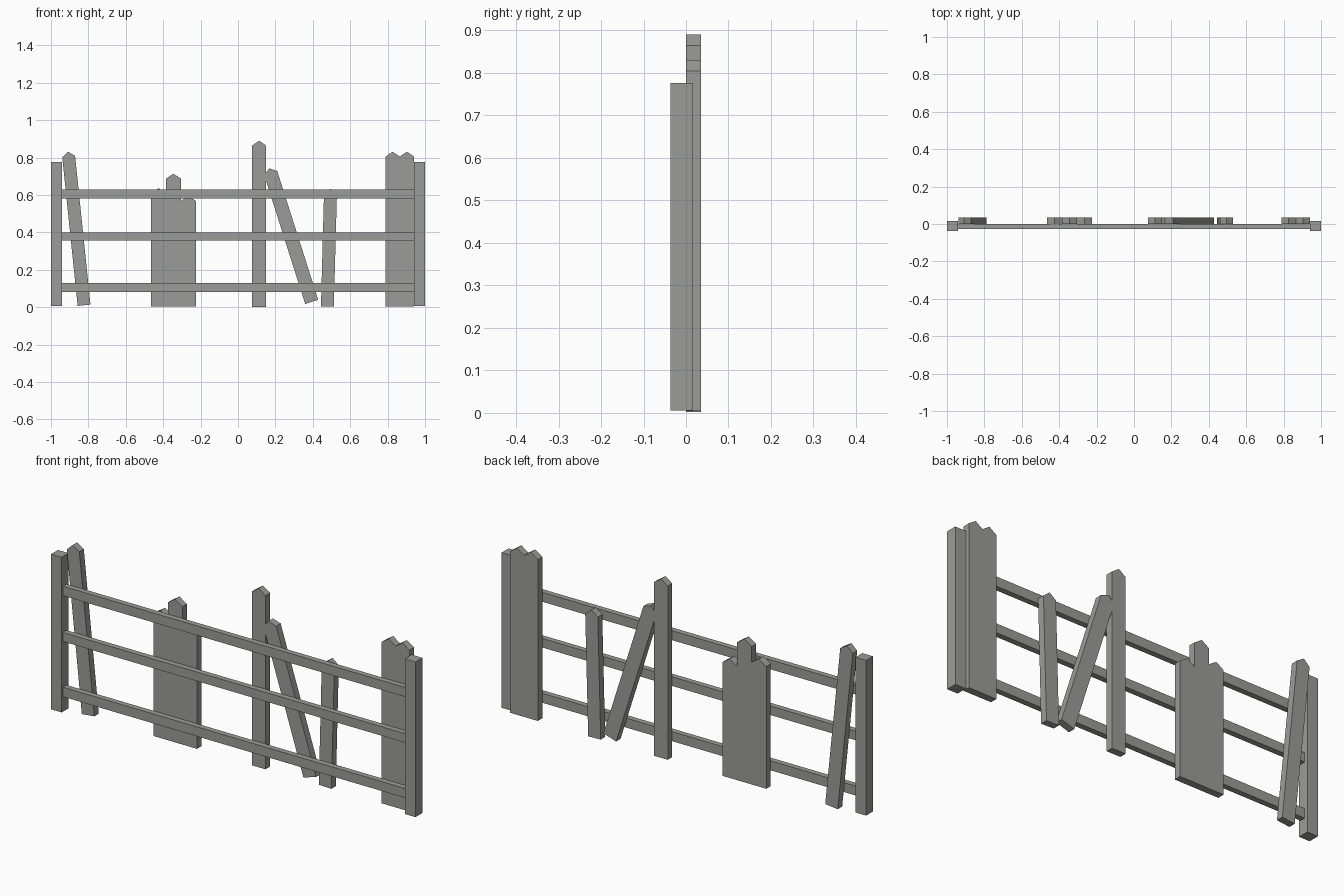
import bpy, bmesh, math
from mathutils import Matrix, Vector

if "Cube" in bpy.data.objects:
    bpy.data.objects.remove(bpy.data.objects["Cube"])

wood = bpy.data.materials.new("weathered grey wood")
wood.diffuse_color = (0.33, 0.33, 0.32, 1)
wood.use_nodes = True
wood.node_tree.nodes["Principled BSDF"].inputs["Base Color"].default_value = wood.diffuse_color


def prism(name, outline, y0, y1, matrix=None):
    """Extrude a front-view outline (x, z) from y0 to y1."""
    bm = bmesh.new()
    face = bm.faces.new([bm.verts.new((x, y0, z)) for x, z in outline])
    ext = bmesh.ops.extrude_face_region(bm, geom=[face])
    moved = [v for v in ext["geom"] if isinstance(v, bmesh.types.BMVert)]
    bmesh.ops.translate(bm, verts=moved, vec=(0, y1 - y0, 0))
    if matrix:
        bm.transform(matrix)
    bmesh.ops.recalc_face_normals(bm, faces=bm.faces[:])
    mesh = bpy.data.meshes.new(name)
    bm.to_mesh(mesh)
    bm.free()
    mesh.materials.append(wood)
    obj = bpy.data.objects.new(name, mesh)
    bpy.context.collection.objects.link(obj)
    return obj


def box(name, x0, x1, y0, y1, z0, z1):
    return prism(name, [(x0, z0), (x1, z0), (x1, z1), (x0, z1)], y0, y1)


def picket(name, bottom, peak, width=0.075, point=0.026):
    """Pointed board whose centre line runs from bottom to peak (x, z)."""
    dx, dz = peak[0] - bottom[0], peak[1] - bottom[1]
    length, w = math.hypot(dx, dz), width / 2
    shape = [(-w, 0), (w, 0), (w, length - point), (0, length), (-w, length - point)]
    m = Matrix.Translation(Vector((bottom[0], 0, bottom[1]))) @ Matrix.Rotation(math.atan2(dx, dz), 4, 'Y')
    return prism(name, shape, 0.0, 0.035, m)


# End posts
for side, s in (("left", -1), ("right", 1)):
    a, b = sorted((s * 1.0, s * 0.942))
    box(side + "_post", a, b, -0.037, 0.017, 0.006, 0.776)

# Horizontal rails
for name, z0, z1 in (("bottom", 0.081, 0.128), ("middle", 0.355, 0.400), ("top", 0.582, 0.629)):
    box(name + "_rail", -0.943, 0.943, -0.028, 0.0, z0, z1)

# Pickets: bottom centre, peak
boards = [
    ("leaning_left_picket", (-0.823, 0.010), (-0.908, 0.831), 0.069),
    ("cluster_left_picket", (-0.425, 0.003), (-0.425, 0.636), 0.08),
    ("cluster_middle_picket", (-0.345, 0.003), (-0.345, 0.713), 0.08),
    ("cluster_right_picket", (-0.265, 0.003), (-0.265, 0.594), 0.08),
    ("tall_picket", (0.113, 0.002), (0.113, 0.890), 0.075),
    ("fallen_picket", (0.394, 0.028), (0.167, 0.742), 0.073),
    ("short_picket", (0.478, 0.003), (0.495, 0.633), 0.069),
    ("end_inner_picket", (0.827, 0.004), (0.827, 0.831), 0.076),
    ("end_outer_picket", (0.903, 0.004), (0.903, 0.831), 0.076),
]
for name, bottom, peak, width in boards:
    picket(name, bottom, peak, width)
